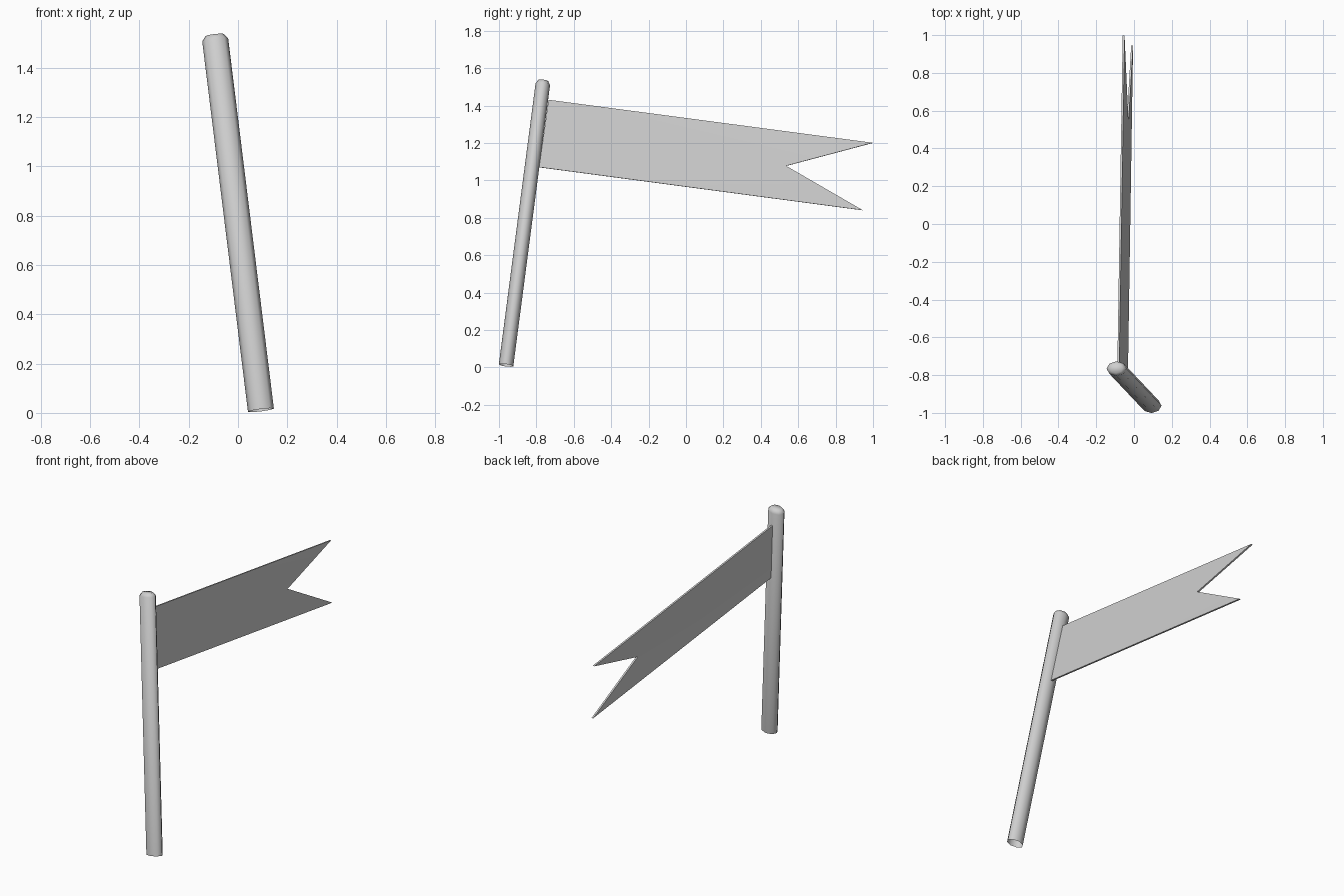
import bpy
import bmesh
import math
from mathutils import Vector

old = bpy.data.objects.get("Cube")
if old:
    bpy.data.objects.remove(old, do_unlink=True)

# One plain grey for everything
grey = bpy.data.materials.new("plain_grey")
grey.use_nodes = True
colour = (0.62, 0.62, 0.62, 1)
grey.diffuse_color = colour
grey.node_tree.nodes["Principled BSDF"].inputs["Base Color"].default_value = colour


def add_object(name, bm):
    mesh = bpy.data.meshes.new(name)
    bm.to_mesh(mesh)
    bm.free()
    obj = bpy.data.objects.new(name, mesh)
    bpy.context.collection.objects.link(obj)
    mesh.materials.append(grey)
    bpy.ops.object.select_all(action="DESELECT")
    obj.select_set(True)
    bpy.context.view_layer.objects.active = obj
    return obj


# Leaning oval pole, open at the foot, with a chamfered top
foot = Vector((0.093, -0.962, 0.011))
tip = Vector((-0.095, -0.763, 1.534))
lean = tip - foot
turn = Vector((0, 0, 1)).rotation_difference(lean)
sides = 8
bm = bmesh.new()
rings = []
for height, scale in ((0, 1), (lean.length - 0.02, 1), (lean.length, 0.68)):
    ring = []
    for i in range(sides):
        a = math.tau * i / sides
        p = Vector((0.053 * scale * math.cos(a), 0.039 * scale * math.sin(a), height))
        ring.append(bm.verts.new(foot + turn @ p))
    rings.append(ring)
for low, high in zip(rings, rings[1:]):
    for i in range(sides):
        j = (i + 1) % sides
        bm.faces.new((low[i], low[j], high[j], high[i]))
bm.faces.new(rings[-1])
pole = add_object("pole", bm)
bpy.ops.object.shade_smooth_by_angle(angle=math.radians(60))

# Swallow-tailed pennant fixed to the back of the pole
outline = [
    (-0.083, -0.735, 1.43),
    (-0.037, -0.785, 1.07),
    (-0.010, 0.945, 0.84),
    (-0.034, 0.535, 1.077),
    (-0.055, 0.998, 1.20),
]
bm = bmesh.new()
top_hoist, low_hoist, low_tip, notch, top_tip = [bm.verts.new(p) for p in outline]
bm.faces.new((top_hoist, low_hoist, notch))
bm.faces.new((low_hoist, low_tip, notch))
bm.faces.new((top_hoist, notch, top_tip))
flag = add_object("flag", bm)
cloth = flag.modifiers.new("cloth_thickness", "SOLIDIFY")
cloth.thickness = 0.01
cloth.offset = 0
bpy.ops.object.modifier_apply(modifier=cloth.name)
bpy.ops.object.shade_smooth_by_angle(angle=math.radians(40))
